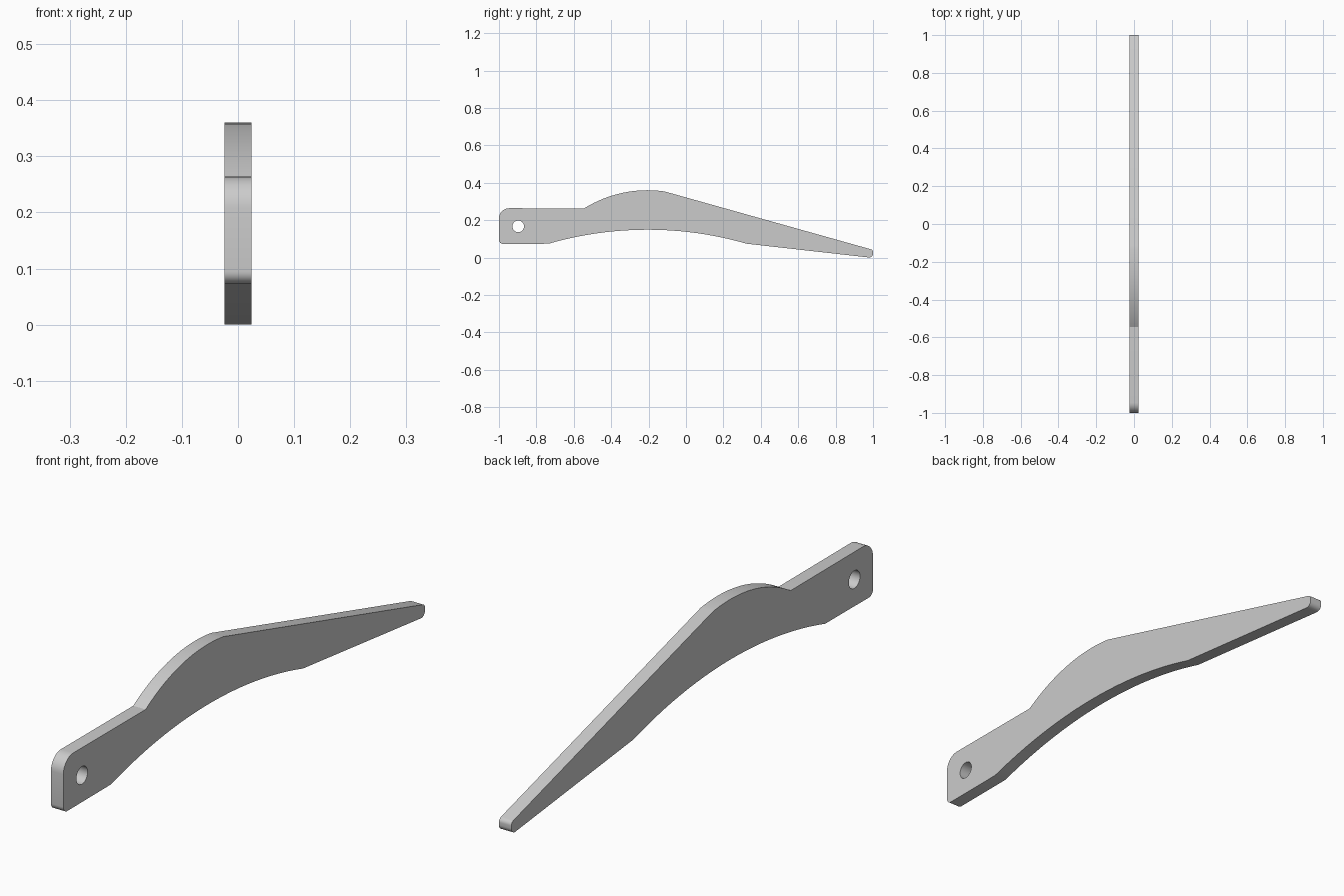
import bpy, bmesh, math
from mathutils import Vector, Matrix

if "Cube" in bpy.data.objects:
    bpy.data.objects.remove(bpy.data.objects["Cube"], do_unlink=True)

HALF_WIDTH = 0.024


def fillet(prev, corner, nxt, radius, steps=8):
    """Points rounding a convex corner of a counter-clockwise outline."""
    p, c, n = Vector(prev), Vector(corner), Vector(nxt)
    a, b = (p - c).normalized(), (n - c).normalized()
    half = a.angle(b) / 2
    centre = c + (a + b).normalized() * radius / math.sin(half)
    start = c + a * radius / math.tan(half) - centre
    sweep = math.pi - 2 * half
    return [centre + Matrix.Rotation(sweep * i / steps, 2) @ start
            for i in range(steps + 1)]


def crown(peak, radius, y_start, y_end, steps=24):
    """Circular arc with its highest point at peak."""
    points = []
    a0 = math.asin((y_start - peak[0]) / radius)
    a1 = math.asin((y_end - peak[0]) / radius)
    for i in range(steps + 1):
        a = a0 + (a1 - a0) * i / steps
        points.append(Vector((peak[0] + radius * math.sin(a),
                              peak[1] - radius * (1 - math.cos(a)))))
    return points


# Side outline, counter-clockwise in (y, z)
belly = crown((-0.205, 0.149), 1.91, -0.735, 0.325)
hump = crown((-0.205, 0.36), 0.644, -0.115, -0.545)
butt_low, butt_high = (-1, 0.073), (-1, 0.264)
tip_low, tip_high = (1, -0.002), (1, 0.041)

outline = (fillet(butt_high, butt_low, belly[0], 0.022)
           + belly
           + fillet(belly[-1], tip_low, tip_high, 0.02)
           + fillet(tip_low, tip_high, hump[0], 0.016)
           + hump
           + fillet(hump[-1], butt_high, butt_low, 0.055))

# Pivot hole
hole = [Vector((-0.897 + 0.031 * math.cos(math.tau * i / 32),
                0.167 + 0.031 * math.sin(math.tau * i / 32)))
        for i in range(32)]

# Fill the outline around the hole and extrude it across the width
bm = bmesh.new()
edges = []
for loop in (outline, hole):
    verts = [bm.verts.new((-HALF_WIDTH, p.x, p.y)) for p in loop]
    edges += [bm.edges.new((v, verts[i - 1])) for i, v in enumerate(verts)]
bmesh.ops.triangle_fill(bm, edges=edges, use_beauty=True)
result = bmesh.ops.extrude_face_region(bm, geom=bm.faces[:], use_keep_orig=True)
moved = [g for g in result["geom"] if isinstance(g, bmesh.types.BMVert)]
bmesh.ops.translate(bm, verts=moved, vec=(2 * HALF_WIDTH, 0, 0))
bmesh.ops.recalc_face_normals(bm, faces=bm.faces[:])
mesh = bpy.data.meshes.new("lever_arm")
bm.to_mesh(mesh)
bm.free()

# Plain grey material
grey = bpy.data.materials.new("light_grey")
grey.use_nodes = True
colour = (0.6, 0.6, 0.6, 1)
grey.diffuse_color = colour
grey.node_tree.nodes["Principled BSDF"].inputs["Base Color"].default_value = colour
mesh.materials.append(grey)

arm = bpy.data.objects.new("lever_arm", mesh)
bpy.context.collection.objects.link(arm)
bpy.context.view_layer.objects.active = arm
arm.select_set(True)
bpy.ops.object.shade_smooth_by_angle(angle=math.radians(20))
